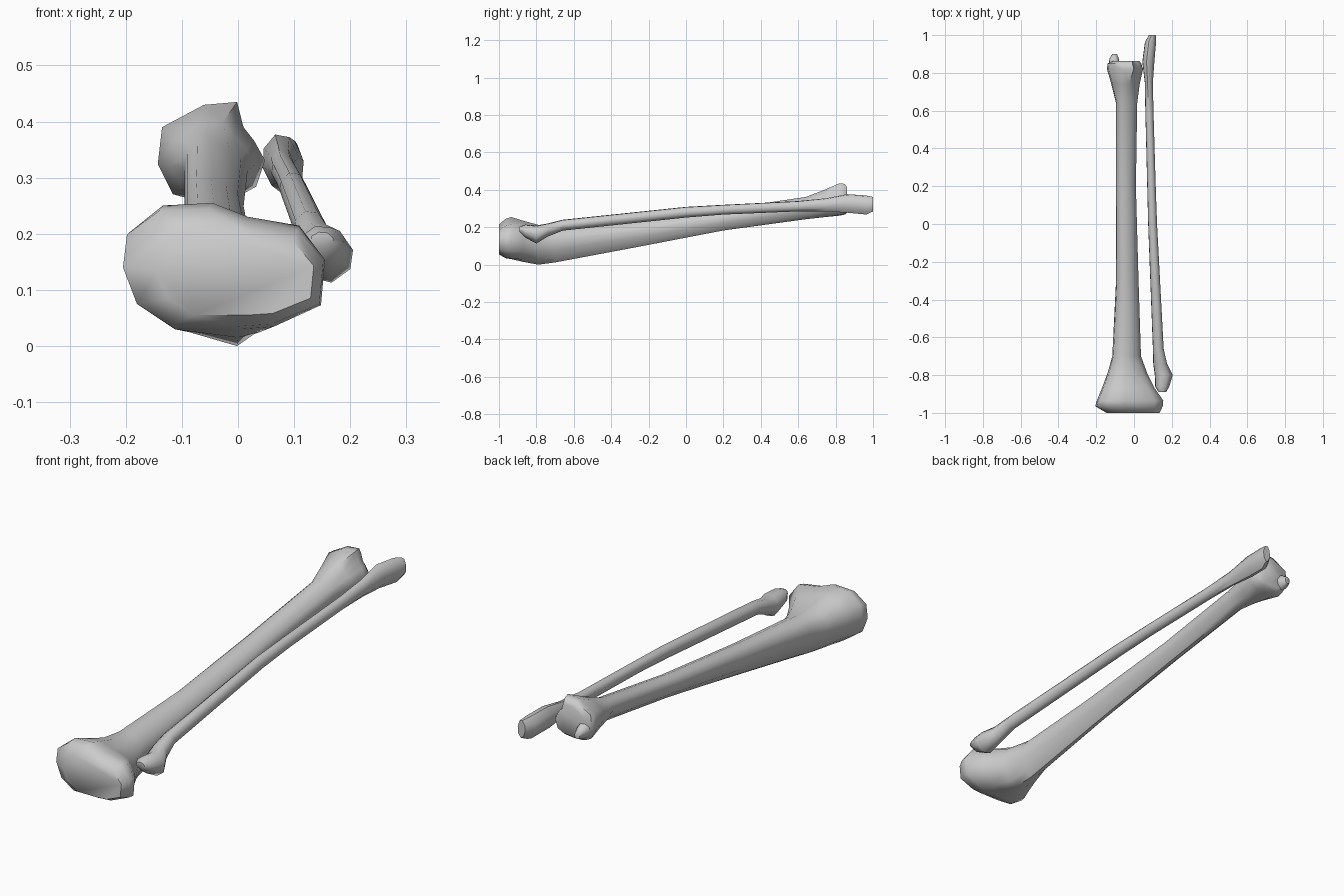
import bpy, bmesh, math

# Unit cross-sections (x, z in 0..1), starting at the lower crest, anticlockwise
PLATEAU = [(.57, 0), (.74, .02), (.98, .19), (1, .55), (.87, .82), (.61, .89),
           (.43, 1), (.18, .98), (.02, .78), (0, .5), (.07, .19), (.24, 0)]
SHAFT = [(.68, 0), (.82, .12), (.95, .36), (1, .58), (.9, .78), (.7, .92),
         (.45, 1), (.2, .96), (.04, .84), (0, .62), (.14, .36), (.42, .12)]
ANKLE = [(.48, 0), (.74, .03), (.92, .13), (1, .4), (.9, .6), (.8, .74),
         (.74, 1), (.43, .97), (.04, .74), (0, .36), (.14, .05), (.27, .01)]
SLENDER = [(.6, 0), (.95, .25), (1, .6), (.75, .95), (.35, 1), (.03, .75), (0, .4), (.25, .08)]


def blend(a, b, t):
    return [(p[0] + (q[0] - p[0]) * t, p[1] + (q[1] - p[1]) * t) for p, q in zip(a, b)]


def loft(name, sections):
    """Skin rings given as (profile, y, x0, x1, z0, z1)."""
    bm = bmesh.new()
    rings = [[bm.verts.new((x0 + u * (x1 - x0), y, z0 + v * (z1 - z0))) for u, v in prof]
             for prof, y, x0, x1, z0, z1 in sections]
    n = len(rings[0])
    for a, b in zip(rings, rings[1:]):
        for i in range(n):
            j = (i + 1) % n
            bm.faces.new((a[i], a[j], b[j], b[i]))
    bm.faces.new(rings[0])
    bm.faces.new(rings[-1])
    bmesh.ops.recalc_face_normals(bm, faces=bm.faces[:])
    mesh = bpy.data.meshes.new(name)
    bm.to_mesh(mesh)
    bm.free()
    ob = bpy.data.objects.new(name, mesh)
    bpy.context.collection.objects.link(ob)
    bpy.ops.object.select_all(action='DESELECT')
    ob.select_set(True)
    bpy.context.view_layer.objects.active = ob
    bpy.ops.object.shade_smooth_by_angle(angle=math.radians(58))
    return ob


# Shin bone: broad knee end, triangular shaft, flared ankle end
loft("shin_bone", [
    (PLATEAU, -1.0, -.145, .135, .055, .215),
    (PLATEAU, -.965, -.205, .152, .035, .245),
    (PLATEAU, -.935, -.197, .155, .03, .255),
    (blend(PLATEAU, SHAFT, .35), -.87, -.17, .11, .015, .235),
    (blend(PLATEAU, SHAFT, .8), -.79, -.14, .07, 0, .213),
    (SHAFT, -.7, -.115, .037, .012, .21),
    (SHAFT, -.3, -.095, .024, .087, .24),
    (SHAFT, .2, -.095, .01, .183, .297),
    (SHAFT, .64, -.095, .017, .243, .362),
    (blend(SHAFT, ANKLE, .6), .74, -.12, .03, .254, .4),
    (ANKLE, .82, -.143, .048, .262, .435),
    (ANKLE, .85, -.14, .038, .268, .432),
    (ANKLE, .862, -.115, .03, .28, .41),
])

# Small inner ankle knob
loft("inner_ankle_knob", [
    (SLENDER, .83, -.135, -.075, .28, .36),
    (SLENDER, .875, -.13, -.08, .285, .345),
    (SLENDER, .9, -.115, -.09, .295, .325),
])

# Calf bone: knobbly head, thin shaft, flattened outer ankle
loft("calf_bone", [(SLENDER,) + s for s in [
    (-.89, .13, .17, .175, .203),
    (-.86, .112, .187, .145, .214),
    (-.8, .11, .205, .113, .21),
    (-.74, .102, .175, .15, .22),
    (-.66, .1, .157, .182, .24),
    (0, .075, .122, .252, .309),
    (.2, .07, .115, .268, .32),
    (.6, .06, .103, .285, .34),
    (.75, .057, .1, .285, .355),
    (.86, .044, .108, .278, .377),
    (.965, .058, .117, .268, .37),
    (1.0, .08, .115, .285, .362),
]])
